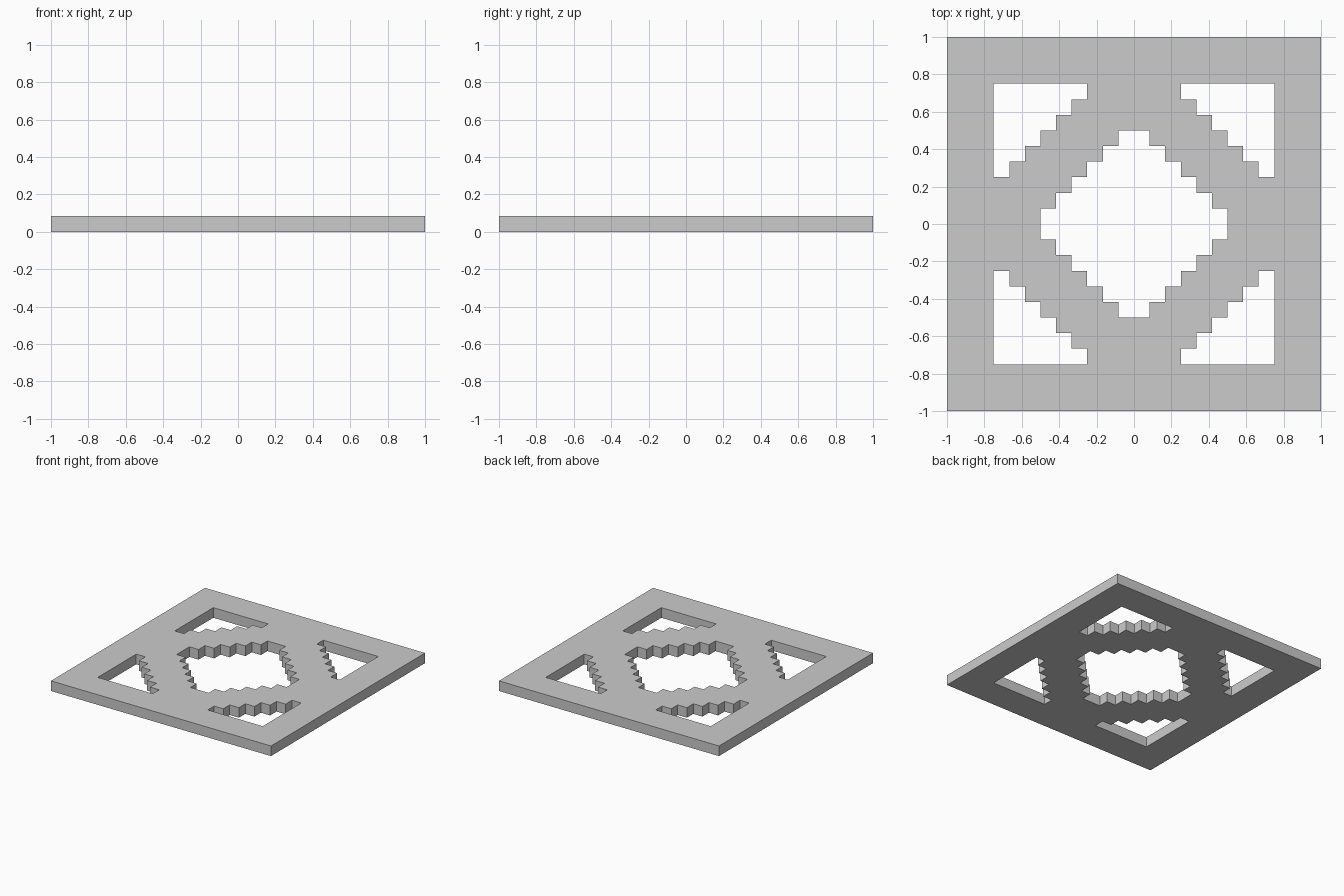
import bpy, bmesh

if "Cube" in bpy.data.objects:
    bpy.data.objects.remove(bpy.data.objects["Cube"])

N = 24                # cells per side
CELL = 2 / N          # one stair step, also the plate thickness


def is_open(x, y):
    """True where a cell belongs to the central diamond or a corner cut-out."""
    i, j = int(abs(x) / CELL), int(abs(y) / CELL)
    diamond = i + j <= 5
    corner = i + j >= 11 and max(i, j) <= 8
    return diamond or corner


# Flat square of cells with the stepped openings removed
bm = bmesh.new()
bmesh.ops.create_grid(bm, x_segments=N, y_segments=N, size=1)
holes = [f for f in bm.faces if is_open(*f.calc_center_median().xy)]
bmesh.ops.delete(bm, geom=holes, context='FACES')

# Thicken the sheet into a slab standing on z = 0
ext = bmesh.ops.extrude_face_region(bm, geom=bm.faces[:])
top = [v for v in ext["geom"] if isinstance(v, bmesh.types.BMVert)]
bmesh.ops.translate(bm, verts=top, vec=(0, 0, CELL))
bmesh.ops.recalc_face_normals(bm, faces=bm.faces[:])

mesh = bpy.data.meshes.new("lattice_panel")
bm.to_mesh(mesh)
bm.free()
panel = bpy.data.objects.new("lattice_panel", mesh)
bpy.context.collection.objects.link(panel)
